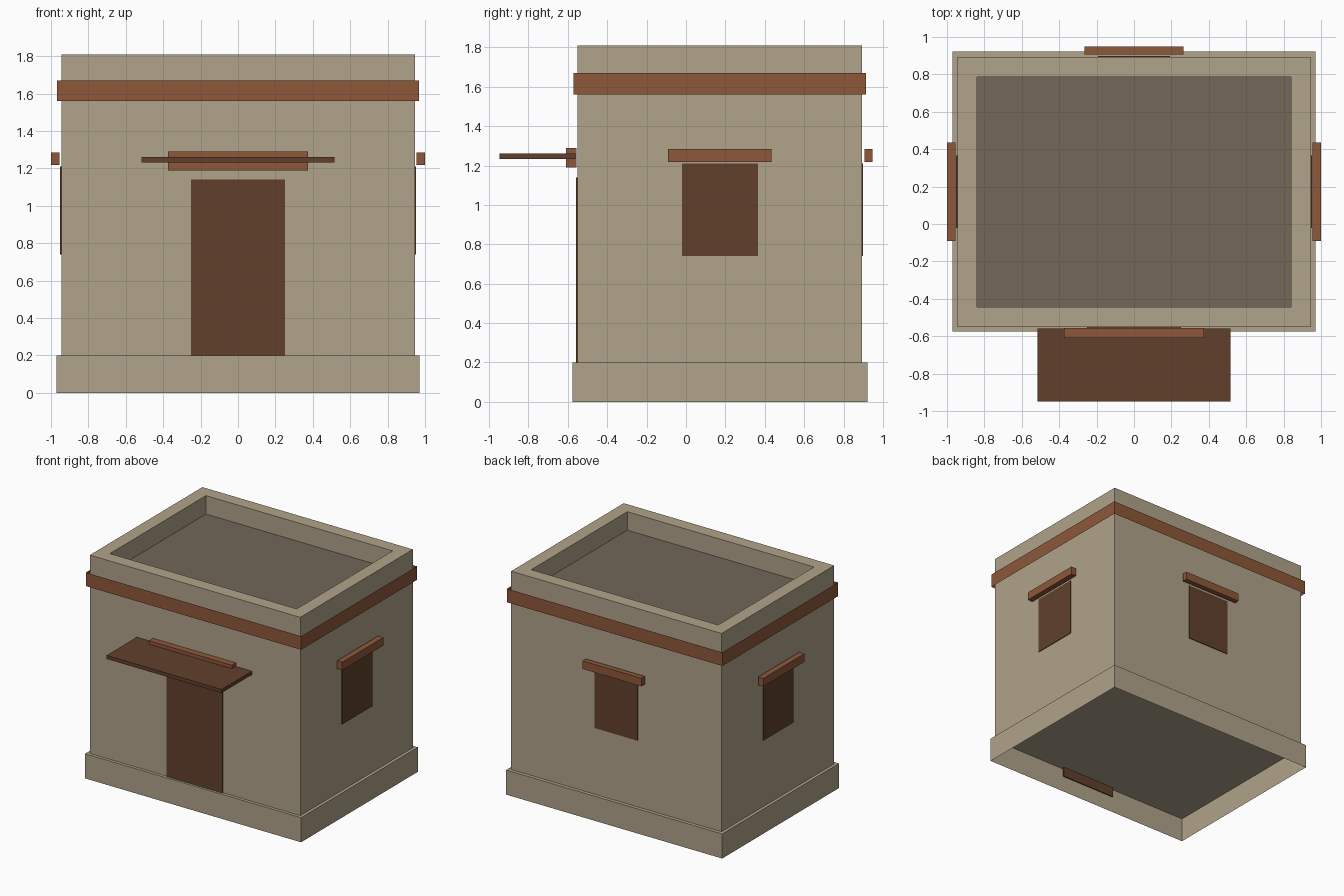
import bpy
import bmesh

cube = bpy.data.objects.get("Cube")
if cube:
    bpy.data.objects.remove(cube, do_unlink=True)


def material(name, rgb):
    # Convert 8-bit display values to linear
    lin = [((c / 255 + 0.055) / 1.055) ** 2.4 for c in rgb] + [1.0]
    m = bpy.data.materials.new(name)
    m.use_nodes = True
    m.diffuse_color = lin
    bsdf = next(n for n in m.node_tree.nodes if n.type == 'BSDF_PRINCIPLED')
    bsdf.inputs["Base Color"].default_value = lin
    return m


plaster = material("sand plaster", (176, 163, 138))
rust = material("rust wood", (141, 88, 58))
dark = material("dark wood", (97, 64, 44))
roofing = material("grey brown roof", (115, 103, 88))


def box(name, x, y, z, mats, skip=(), shape=None):
    """Box between (min, max) ranges; skip drops faces by normal z (1 top, -1 bottom)."""
    bm = bmesh.new()
    bmesh.ops.create_cube(bm, size=1)
    for v in bm.verts:
        v.co = [r[0] if c < 0 else r[1] for c, r in zip(v.co, (x, y, z))]
    bm.normal_update()
    gone = [f for f in bm.faces if round(f.normal.z) in skip]
    bmesh.ops.delete(bm, geom=gone, context='FACES')
    if shape:
        shape(bm)
    me = bpy.data.meshes.new(name)
    bm.to_mesh(me)
    bm.free()
    for m in mats:
        me.materials.append(m)
    ob = bpy.data.objects.new(name, me)
    bpy.context.collection.objects.link(ob)
    return ob


def sink_roof(bm):
    # Parapet rim, then the roof deck sunk inside it
    top = max(bm.faces, key=lambda f: f.calc_center_median().z)
    bmesh.ops.inset_region(bm, faces=[top], thickness=0.106, use_even_offset=True)
    deck = bmesh.ops.extrude_discrete_faces(bm, faces=[top])["faces"][0]
    bmesh.ops.translate(bm, verts=deck.verts, vec=(0, 0, -0.15))
    deck.material_index = 1


# Shell: hollow plinth, walls with parapet, trim band
MID = 0.172
box("plinth", (-0.97, 0.97), (-0.576, 0.921), (0, 0.2), [plaster], skip=(-1,))
box("walls", (-0.945, 0.945), (-0.551, 0.893), (0.2, 1.81),
    [plaster, roofing], skip=(-1,), shape=sink_roof)
box("trim_band", (-0.967, 0.967), (-0.571, 0.915), (1.56, 1.67), [rust], skip=(-1, 1))

# Entrance
box("door", (-0.25, 0.25), (-0.558, -0.55), (0.12, 1.14), [dark])
box("door_lintel", (-0.373, 0.373), (-0.609, -0.557), (1.19, 1.29), [rust])
box("door_canopy", (-0.517, 0.517), (-0.948, -0.56), (1.233, 1.262), [dark])

# Windows and lintels on the two sides
for side, s in (("left", 1), ("right", -1)):
    box(side + "_window", sorted((s * 0.944, s * 0.951)), (MID - 0.193, MID + 0.193),
        (0.74, 1.21), [dark])
    box(side + "_lintel", sorted((s * 0.954, s)), (MID - 0.263, MID + 0.263),
        (1.219, 1.285), [rust])

# Back window and lintel
box("back_window", (-0.193, 0.193), (0.892, 0.899), (0.74, 1.21), [dark])
box("back_lintel", (-0.264, 0.264), (0.906, 0.948), (1.219, 1.285), [rust])
